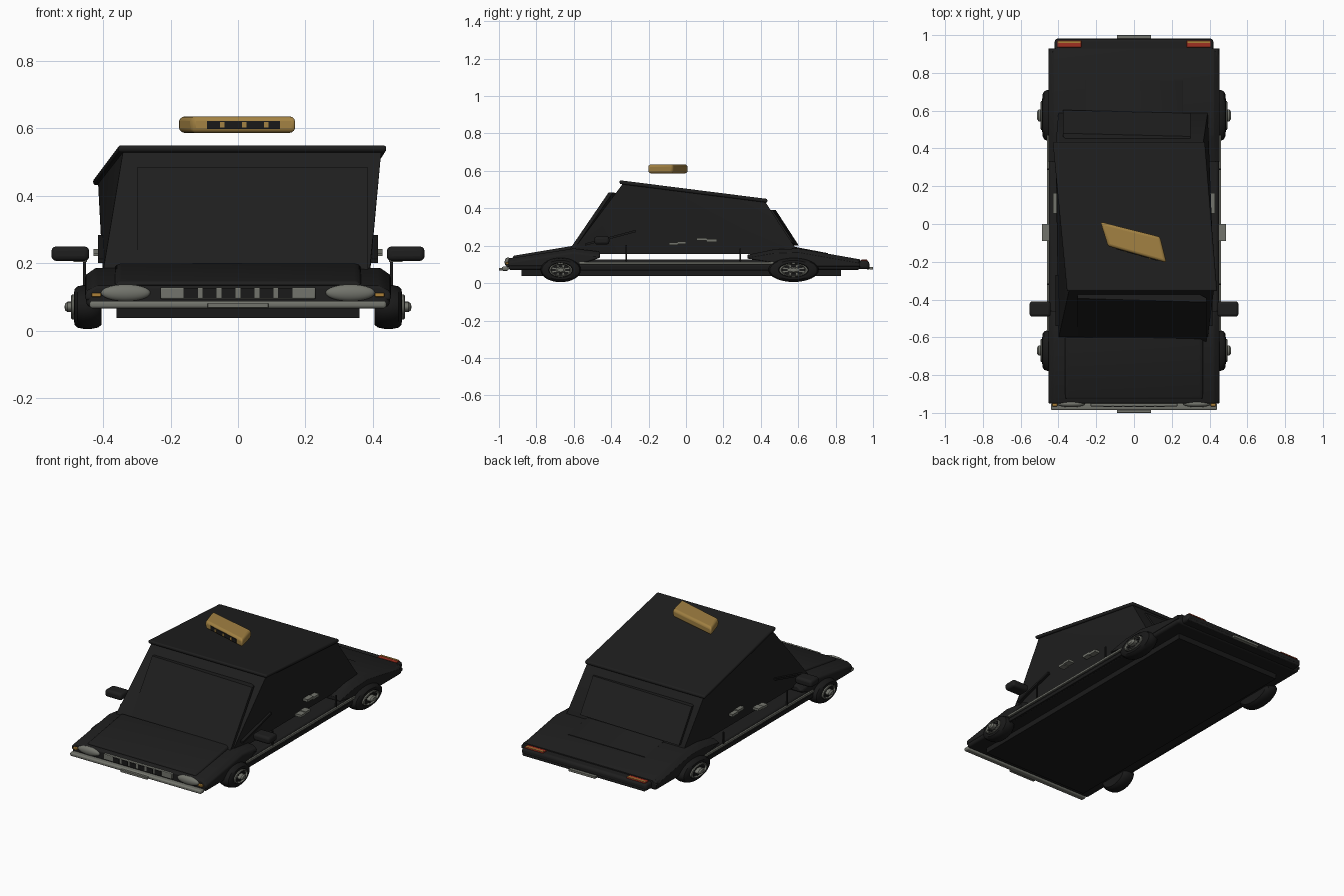
import bpy, bmesh, math

cube = bpy.data.objects.get("Cube")
if cube:
    bpy.data.objects.remove(cube, do_unlink=True)


def material(name, rgb):
    m = bpy.data.materials.new(name)
    m.use_nodes = True
    m.diffuse_color = (*rgb, 1)
    m.node_tree.nodes["Principled BSDF"].inputs["Base Color"].default_value = (*rgb, 1)
    return m


black = material("black paint", (.013, .013, .013))
rubber = material("rubber", (.010, .010, .010))
chrome = material("chrome", (.17, .175, .15))
gold = material("sign gold", (.36, .22, .055))
red = material("tail red", (.35, .03, .015))
amber = material("indicator amber", (.42, .22, .04))


def finish(name, bm, mat, bevel=0):
    bmesh.ops.recalc_face_normals(bm, faces=bm.faces)
    mesh = bpy.data.meshes.new(name)
    bm.to_mesh(mesh)
    bm.free()
    ob = bpy.data.objects.new(name, mesh)
    bpy.context.collection.objects.link(ob)
    mesh.materials.append(mat)
    if bevel:
        mod = ob.modifiers.new("Rounded edges", "BEVEL")
        mod.width = bevel
        mod.segments = 3
        mod.limit_method = "ANGLE"
    bpy.ops.object.select_all(action="DESELECT")
    bpy.context.view_layer.objects.active = ob
    ob.select_set(True)
    bpy.ops.object.shade_smooth_by_angle(angle=math.radians(35))


def hull(name, points, mat, bevel=0):
    """Solid convex part around a few corner points."""
    bm = bmesh.new()
    for p in points:
        bm.verts.new(p)
    bmesh.ops.convex_hull(bm, input=bm.verts)
    bmesh.ops.dissolve_limit(bm, angle_limit=.02, verts=bm.verts, edges=bm.edges)
    finish(name, bm, mat, bevel)


def box(name, lo, hi, mat, bevel=0):
    pts = [(x, y, z) for x in (lo[0], hi[0]) for y in (lo[1], hi[1]) for z in (lo[2], hi[2])]
    hull(name, pts, mat, bevel)


def block(name, c, s, mat, bevel=0):
    box(name, [a - b / 2 for a, b in zip(c, s)], [a + b / 2 for a, b in zip(c, s)], mat, bevel)


def crowned(name, top, bottom, width, crown, mat, bevel=0):
    """Body panel from a y, z side profile, with its top edges drawn in and its shoulders lower."""
    pts = [(s * (width - crown), y, z) for s in (-1, 1) for y, z in top]
    pts += [(s * width, y, z - crown * .7) for s in (-1, 1) for y, z in top]
    pts += [(s * width, y, z) for s in (-1, 1) for y, z in bottom]
    hull(name, pts, mat, bevel)


def lathe(name, profile, centre, mat, sy, sz, sx=1):
    """Profile of (radius, x) pairs turned about the x axis, squashed by sy and sz."""
    bm = bmesh.new()
    n = 32
    rings = [[bm.verts.new((centre[0] + x * sx,
                            centre[1] + r * sy * math.cos(math.tau * i / n),
                            centre[2] + r * sz * math.sin(math.tau * i / n)))
              for i in range(n)] for r, x in profile]
    for a, b in zip(rings, rings[1:]):
        for i in range(n):
            bm.faces.new((a[i], a[(i + 1) % n], b[(i + 1) % n], b[i]))
    bm.faces.new(rings[0])
    bm.faces.new(rings[-1])
    finish(name, bm, mat)


# Lower body
box("chassis", (-.36, -.88, .037), (.36, .83, .08), rubber)
box("body_slab", (-.45, -.95, .07), (.45, .93, .125), black, .015)
box("tail_slab", (-.42, .88, .075), (.42, .98, .12), black, .015)
crowned("front_wings", [(-.95, .132), (-.6, .185), (-.46, .168)], [(-.95, .09), (-.6, .09), (-.46, .135)],
        .453, .03, black, .012)
crowned("bonnet", [(-.925, .146), (-.6, .2)], [(-.925, .12), (-.6, .15)], .365, .012, black, .012)
crowned("rear_wings", [(.33, .152), (.47, .18), (.6, .185), (.93, .127)], [(.33, .135), (.6, .09), (.93, .09)],
        .453, .03, black, .012)
crowned("boot_lid", [(.58, .194), (.76, .16)], [(.58, .15), (.76, .13)], .26, .006, black)

# Leaning cabin with a skewed, overhanging roof
base = [(x, y, z) for x in (-.4, .39) for y, z in ((-.605, .175), (-.52, .155), (.59, .155), (.59, .18))]
ceiling = [(-.34, -.335, .535), (.425, -.335, .535), (.365, .42, .44), (-.415, .42, .44)]
hull("cabin", base + ceiling, black)
edge = [(-.355, -.355, .53), (.44, -.355, .53), (.375, .435, .43), (-.43, .435, .43)]
hull("roof", edge + [(x, y, z + .02) for x, y, z in edge], black, .008)

# Glass rises out of the cabin ends towards one side
hull("windscreen", [(x, y - d * (x + .36) * s, z) for d in (0, .03) for s, y, z in ((1, -.6, .18), (1, -.392, .484))
                    for x in (-.3, .385)] + [(.3, -.35, .48), (-.3, -.35, .48), (.3, -.5, .18)], black)
hull("rear_window", [(x, y + d * (.36 - x), z) for d in (0, .025) for y, z in ((.585, .2), (.462, .39))
                     for x in (-.375, .3)] + [(.3, .4, .39), (-.3, .4, .39), (-.3, .5, .2)], black)

# Parts repeated on both sides
for side, s in (("left", 1), ("right", -1)):
    for end, y, ry, rz in (("front", -.67, .108, .065), ("rear", .575, .135, .064)):
        c = (s * .45, y, .07)
        lathe(f"{side}_{end}_tyre", [(.55, -.045), (.82, -.045), (.94, -.035), (1, -.015), (1, .008),
                                     (.94, .026), (.8, .035), (.6, .036), (.55, .02)],
              c, rubber, ry, rz, s)
        lathe(f"{side}_{end}_rim", [(.57, .015), (.57, .042), (.5, .045), (.45, .032), (.1, .032)],
              c, chrome, ry, rz, s)
        lathe(f"{side}_{end}_hub", [(.24, .02), (.24, .055), (.15, .063), (.02, .064)], c, chrome, ry, rz, s)
        for k in range(8):
            a = math.tau * k / 8
            block(f"{side}_{end}_rim_slot_{k}",
                  (s * .483, y + ry * .36 * math.cos(a), .07 + rz * .36 * math.sin(a)),
                  (.006, ry * .2, rz * .2), rubber)
    # Sill trim, door seams and handles
    block(side + "_sill_strip", (s * .455, -.05, .107), (.012, 1.04, .014), chrome, .003)
    block(side + "_sill", (s * .45, -.05, .08), (.014, 1.04, .025), rubber, .003)
    block(side + "_front_door_seam", (s * .455, -.32, .16), (.008, .008, .09), rubber)
    block(side + "_rear_door_seam", (s * .455, .29, .15), (.008, .008, .07), rubber)
    for k in range(2):
        block(f"{side}_front_handle_{k}", (s * .467, -.067 + k * .044, .211 + k * .004), (.04, .046, .014), chrome)
        block(f"{side}_rear_handle_{k}", (s * .413, .083 + k * .054, .234 - k * .006), (.032, .056, .015), chrome)
    # Mirror and the long stay beside it
    block(side + "_mirror", (s * .497, -.45, .228), (.112, .08, .043), black, .014)
    hull(side + "_mirror_stay", [(s * x, y, z + d) for x in (.385, .415) for d in (0, .012)
                                 for y, z in ((-.54, .2), (-.27, .272))], rubber)
    # Lamps
    bm = bmesh.new()
    bmesh.ops.create_uvsphere(bm, u_segments=28, v_segments=14, radius=1)
    bmesh.ops.scale(bm, vec=(.073, .018, .025), verts=bm.verts)
    bmesh.ops.translate(bm, vec=(s * .333, -.952, .112), verts=bm.verts)
    finish(side + "_headlamp", bm, chrome)
    block(side + "_indicator", (s * .42, -.955, .106), (.028, .02, .012), amber, .003)
    block(side + "_tail_lamp", (s * .342, .953, .114), (.127, .036, .022), red, .003)
    block(side + "_tail_indicator", (s * .342, .963, .1255), (.12, .012, .003), amber)

# Grille, bumper and plates
block("grille", (0, -.95, .111), (.46, .03, .034), chrome, .004)
for k in range(6):
    block(f"grille_slot_{k}", ((k - 2.5) * .056, -.964, .111), (.042, .008, .03), rubber)
block("front_bumper", (0, -.967, .077), (.88, .036, .022), chrome, .008)
block("front_plate", (0, -.992, .075), (.18, .016, .014), chrome, .002)
block("rear_bumper", (0, .973, .082), (.82, .018, .016), black, .005)
block("rear_plate", (0, .99, .08), (.18, .02, .014), chrome, .002)

# Floating skewed roof sign
outline = [(-.178, .012), (.138, -.068), (.172, -.205), (-.138, -.117)]
hull("roof_sign", [(x, y, z) for x, y in outline for z in (.586, .635)], gold, .014)


def sign_plate(name, x0, x1, z0, z1, out, mat):
    """Plate parallel to the slanting front of the sign."""
    def face(x):
        return -.117 - (x + .138) * .284
    hull(name, [(x, face(x) - d, z) for x in (x0, x1) for z in (z0, z1) for d in (0, out)], mat)


sign_plate("sign_panel", -.092, .125, .598, .622, .004, rubber)
for k in range(3):
    sign_plate(f"sign_light_{k}", -.053 + k * .065, -.04 + k * .065, .602, .618, .007, gold)
